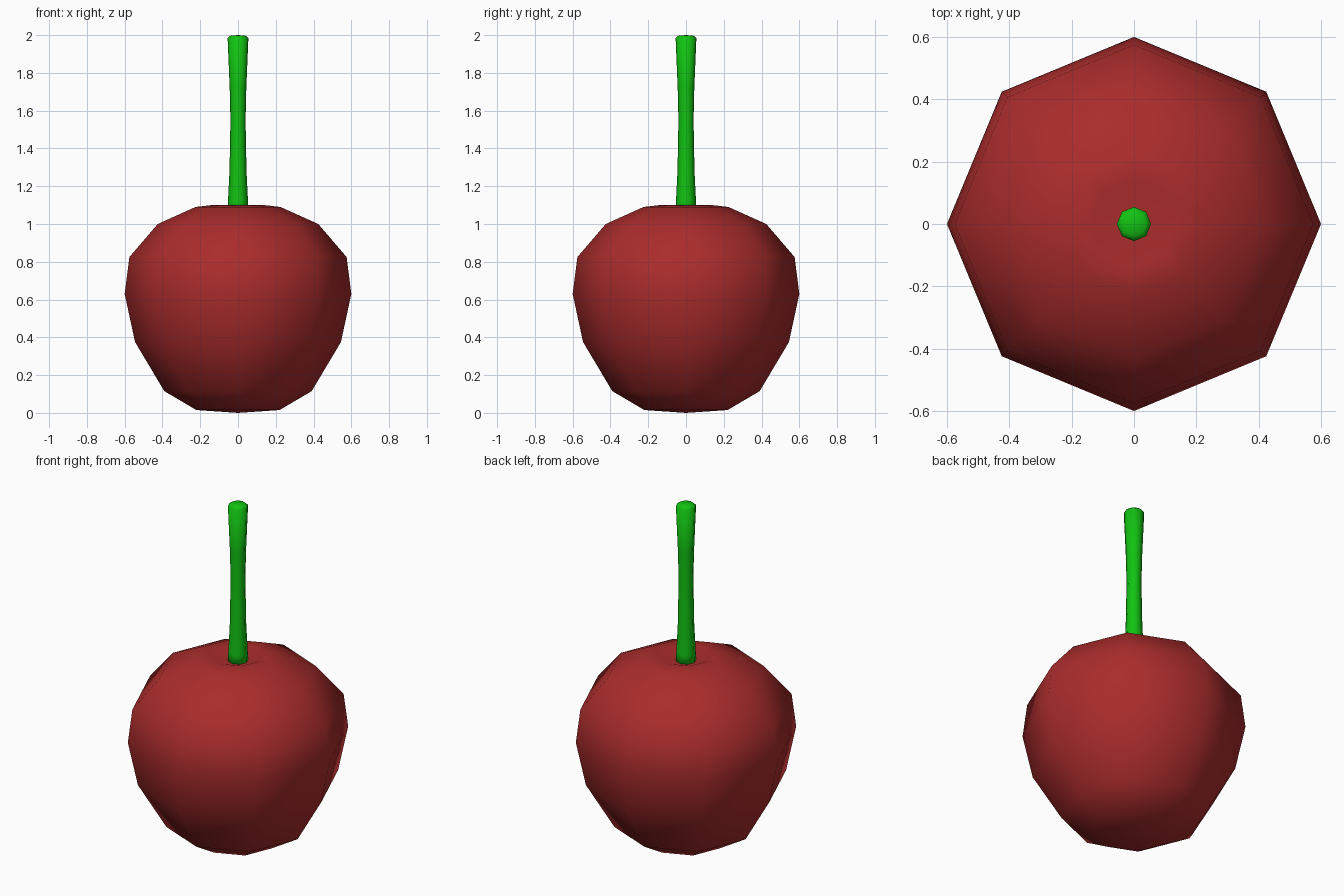
import bpy, bmesh, math

if "Cube" in bpy.data.objects:
    bpy.data.objects.remove(bpy.data.objects["Cube"])

SIDES = 8


def lathe(name, profile, color):
    """Revolve (radius, z) points; radius 0 makes a pole."""
    bm = bmesh.new()
    rings = []
    for r, z in profile:
        if r == 0:
            rings.append([bm.verts.new((0, 0, z))] * SIDES)
        else:
            rings.append([bm.verts.new((r * math.cos(2 * math.pi * i / SIDES),
                                        r * math.sin(2 * math.pi * i / SIDES), z))
                          for i in range(SIDES)])
    for a, b in zip(rings, rings[1:]):
        for i in range(SIDES):
            j = (i + 1) % SIDES
            bm.faces.new(list(dict.fromkeys((a[i], a[j], b[j], b[i]))))
    bmesh.ops.recalc_face_normals(bm, faces=bm.faces)
    for f in bm.faces:
        f.smooth = True
    mesh = bpy.data.meshes.new(name)
    bm.to_mesh(mesh)
    bm.free()
    mat = bpy.data.materials.new(name + "_color")
    mat.diffuse_color = color
    mat.use_nodes = True
    mat.node_tree.nodes["Principled BSDF"].inputs["Base Color"].default_value = mat.diffuse_color
    mesh.materials.append(mat)
    obj = bpy.data.objects.new(name, mesh)
    bpy.context.collection.objects.link(obj)
    return obj


# Fruit body with a shallow dimple on top
lathe("fruit", [(0, 0.005), (0.22, 0.015), (0.39, 0.115), (0.545, 0.375),
                (0.6, 0.63), (0.575, 0.825), (0.425, 1.0), (0.225, 1.09),
                (0.14, 1.1), (0, 1.05)], (0.4, 0.025, 0.025, 1))

# Stem, pinched in the middle and flared at both ends
lathe("stem", [(0, 1.05), (0.055, 1.06), (0.053, 1.12), (0.045, 1.28),
               (0.04, 1.55), (0.044, 1.72), (0.055, 1.985), (0.04, 1.997),
               (0, 2.0)], (0.006, 0.54, 0.006, 1))

# Rest the model on the ground
for o in bpy.context.collection.objects:
    for v in o.data.vertices:
        if v.co.z < 0.01:
            v.co.z = 0.0
